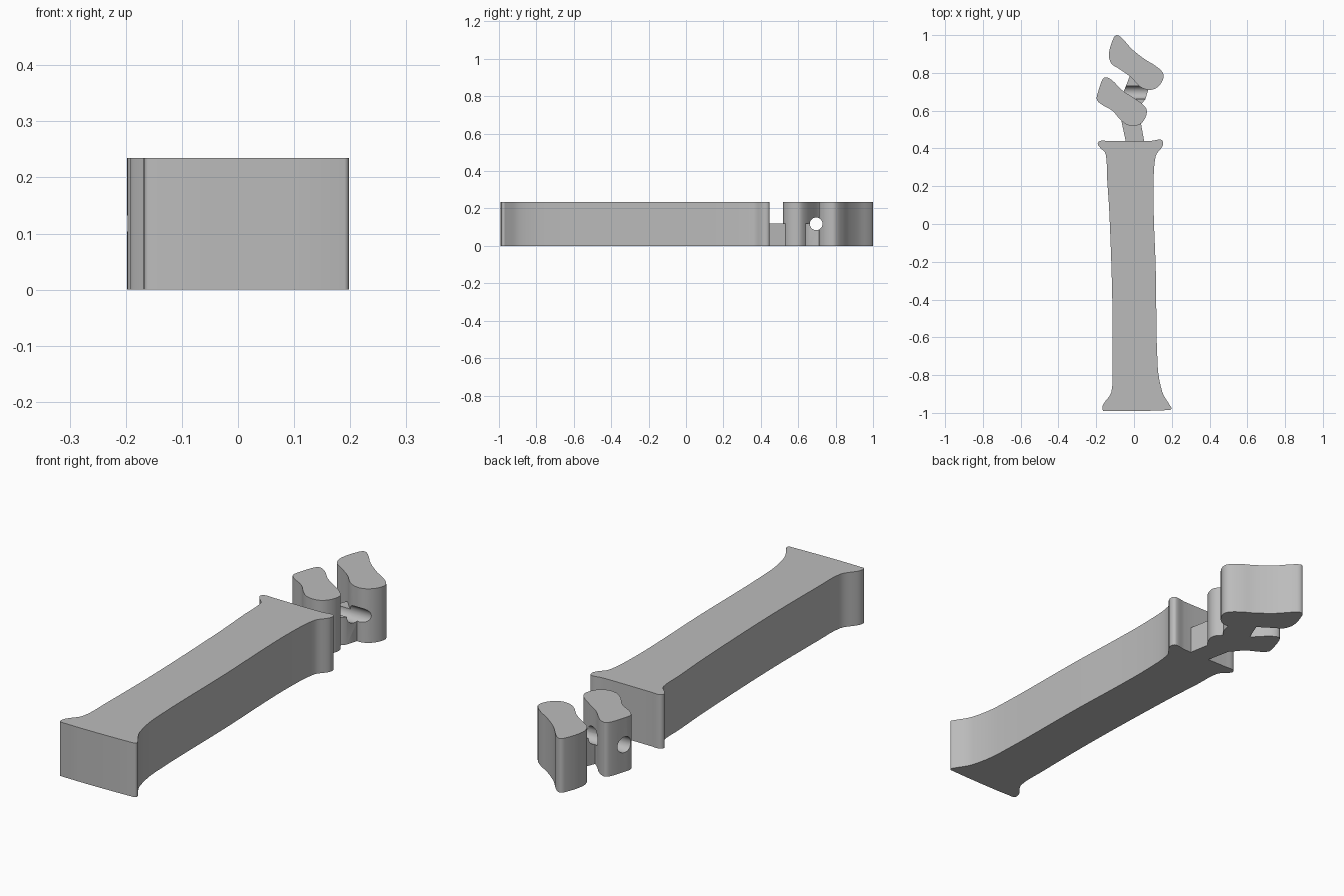
import bpy, bmesh, math
from mathutils import Vector

if "Cube" in bpy.data.objects:
    bpy.data.objects.remove(bpy.data.objects["Cube"])

HEIGHT, LINK_HEIGHT = 0.235, 0.12

grey = bpy.data.materials.new("plain grey")
grey.use_nodes = True
GREY = (0.5, 0.5, 0.5, 1)
grey.diffuse_color = GREY
grey.node_tree.nodes["Principled BSDF"].inputs["Base Color"].default_value = GREY


def rounded(points, steps):
    """Closed smooth curve through the points."""
    pts = [Vector(p) for p in points]
    n = len(pts)
    out = []
    for i in range(n):
        a, b, c, d = (pts[(i + k) % n] for k in (-1, 0, 1, 2))
        reach = (c - b).length
        # tangents scaled to the segment, so short corner segments stay tight
        tb = (c - a).normalized() * reach
        tc = (d - b).normalized() * reach
        for s in range(steps):
            t = s / steps
            out.append(b * (2*t**3 - 3*t**2 + 1) + tb * (t**3 - 2*t**2 + t)
                       + c * (3*t**2 - 2*t**3) + tc * (t**3 - t**2))
    return out


def extrude(name, outline, height, steps=4):
    bm = bmesh.new()
    base = bm.faces.new([bm.verts.new((p[0], p[1], 0)) for p in rounded(outline, steps)])
    top = bmesh.ops.extrude_face_region(bm, geom=[base])["geom"]
    bmesh.ops.translate(bm, vec=(0, 0, height),
                        verts=[v for v in top if isinstance(v, bmesh.types.BMVert)])
    bmesh.ops.recalc_face_normals(bm, faces=bm.faces)
    mesh = bpy.data.meshes.new(name)
    bm.to_mesh(mesh)
    bm.free()
    mesh.materials.append(grey)
    obj = bpy.data.objects.new(name, mesh)
    bpy.context.collection.objects.link(obj)
    return obj


# Long flared shaft
shaft = extrude("shaft", [
    (-.16, -.99), (.19, -.985), (.198, -.975), (.19, -.96), (.15, -.89), (.125, -.75),
    (.115, -.24), (.105, .03), (.103, .21), (.115, .36), (.15, .41), (.153, .435),
    (.14, .447), (.09, .44), (-.14, .44), (-.18, .44), (-.192, .425), (-.18, .405),
    (-.15, .37), (-.143, .25), (-.13, .05), (-.115, -.4), (-.115, -.75), (-.12, -.89),
    (-.16, -.95), (-.168, -.975)], HEIGHT)

# Two slanted knuckle blocks
front_block = extrude("front_block", [
    (-.15, .777), (-.115, .76), (-.065, .71), (-.005, .67), (.045, .635), (.068, .6),
    (.053, .55), (.02, .523), (-.03, .523), (-.07, .55), (-.115, .6), (-.175, .635),
    (-.197, .66), (-.19, .7), (-.167, .765)], HEIGHT)
back_block = extrude("back_block", [
    (-.09, 1), (-.06, .98), (-.01, .925), (.06, .87), (.11, .84), (.153, .8),
    (.153, .765), (.125, .725), (.085, .71), (.035, .725), (-.02, .78), (-.085, .825),
    (-.12, .85), (-.133, .9), (-.108, .985)], HEIGHT)

# Low links between the parts
shaft_link = extrude("shaft_link", [
    (-.04, .42), (.057, .42), (.03, .57), (-.072, .57)], LINK_HEIGHT, 1)
block_link = extrude("block_link", [
    (-.03, .6), (.035, .63), (.06, .66), (.078, .72), (.06, .78), (-.02, .79),
    (-.033, .755), (-.055, .7)], LINK_HEIGHT, 1)

# Round cross hole through the blocks and their link
bpy.ops.mesh.primitive_cylinder_add(vertices=40, radius=.034, depth=1,
                                    location=(0, .696, .118),
                                    rotation=(0, math.pi / 2, 0))
cutter = bpy.context.object
cutter.name = "hole_cutter"
cutter.hide_render = True
cutter.data.materials.append(grey)
for obj in (front_block, back_block, block_link):
    mod = obj.modifiers.new("cross_hole", "BOOLEAN")
    mod.operation, mod.solver, mod.object = "DIFFERENCE", "EXACT", cutter
    bpy.context.view_layer.objects.active = obj
    bpy.ops.object.modifier_apply(modifier=mod.name)
bpy.data.objects.remove(cutter)

# Smooth sides with crisp rims
bpy.ops.object.select_all(action="DESELECT")
for obj in (shaft, front_block, back_block, shaft_link, block_link):
    obj.select_set(True)
bpy.context.view_layer.objects.active = shaft
bpy.ops.object.shade_smooth_by_angle(angle=math.radians(35))
